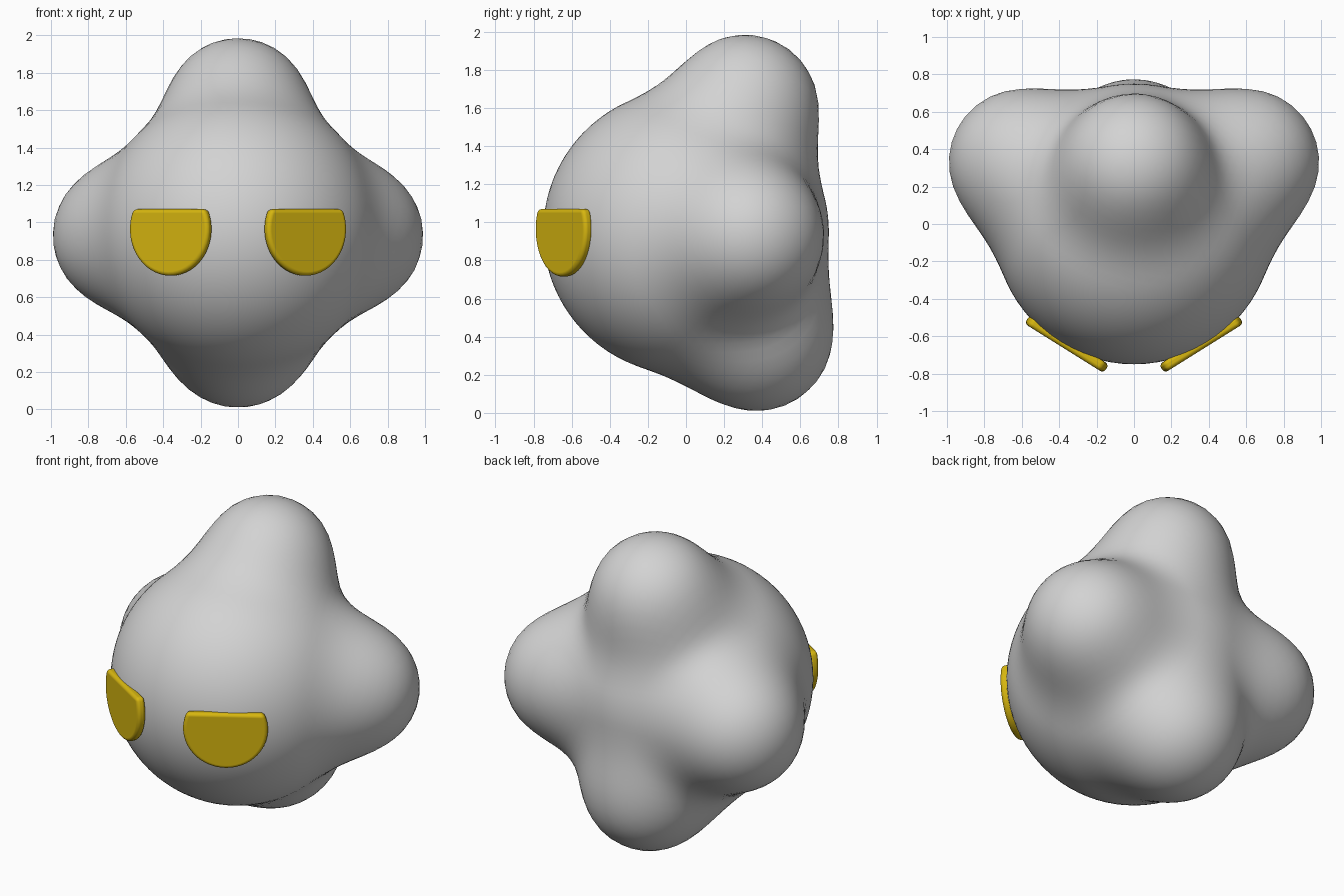
import bpy, bmesh, math
from mathutils import Vector

cube = bpy.data.objects.get("Cube")
if cube:
    bpy.data.objects.remove(cube)


def material(name, rgb):
    m = bpy.data.materials.new(name)
    m.use_nodes = True
    m.diffuse_color = (*rgb, 1)
    m.node_tree.nodes["Principled BSDF"].inputs["Base Color"].default_value = (*rgb, 1)
    return m


grey = material("light grey", (0.65, 0.65, 0.65))
yellow = material("golden yellow", (0.68, 0.47, 0.005))


def add_object(name, bm, mat):
    mesh = bpy.data.meshes.new(name)
    bm.to_mesh(mesh)
    bm.free()
    mesh.materials.append(mat)
    ob = bpy.data.objects.new(name, mesh)
    bpy.context.collection.objects.link(ob)
    for p in mesh.polygons:
        p.use_smooth = True
    return ob


# Body: a big ball with four round lobes, softly blended together
BALLS = [
    (Vector((0, 0, 0.95)), 0.75),
    (Vector((0, 0.31, 1.6)), 0.385),
    (Vector((0, 0.37, 0.41)), 0.4),
    (Vector((0.6, 0.33, 0.93)), 0.39),
    (Vector((-0.6, 0.33, 0.93)), 0.39),
]
BLEND = 0.24


def distance(p):
    d = 10
    for centre, radius in BALLS:
        e = (p - centre).length - radius
        h = max(BLEND - abs(d - e), 0) / BLEND
        d = min(d, e) - h * h * BLEND / 4
    return d


core = Vector((0, 0.12, 0.95))
bm = bmesh.new()
bmesh.ops.create_icosphere(bm, subdivisions=5, radius=1)
for v in bm.verts:
    ray = v.co.normalized()
    reach = 1.6
    for step in range(60):
        gap = distance(core + ray * reach)
        reach -= gap * 0.9
        if abs(gap) < 0.0005:
            break
    v.co = core + ray * reach
add_object("body", bm, grey)


# Eyes: round plates with a cut-off top, resting on the front of the body
def eye(name, side):
    turn = math.radians(32)
    normal = Vector((math.sin(turn), -math.cos(turn), 0))
    across = Vector((math.cos(turn), math.sin(turn), 0))
    centre = normal * 0.735 - across * 0.035 + Vector((0, 0, 0.965))
    radius, start = 0.25, math.radians(155)
    sweep = math.radians(230)
    bm = bmesh.new()
    rings = []
    for depth in (0.027, -0.027):
        ring = []
        for i in range(33):
            a = start + sweep * i / 32
            p = centre + across * radius * math.cos(a) + normal * depth
            p.z += radius * math.sin(a)
            p.x *= side
            ring.append(bm.verts.new(p))
        rings.append(ring)
        bm.faces.new(ring)
    front, back = rings
    for i in range(33):
        j = (i + 1) % 33
        bm.faces.new((front[i], front[j], back[j], back[i]))
    bmesh.ops.recalc_face_normals(bm, faces=bm.faces)
    ob = add_object(name, bm, yellow)
    bevel = ob.modifiers.new("rounded rim", 'BEVEL')
    bevel.width = 0.022
    bevel.segments = 4
    bevel.limit_method = 'ANGLE'
    bevel.angle_limit = math.radians(40)
    bevel.harden_normals = True


eye("left_eye", 1)
eye("right_eye", -1)
